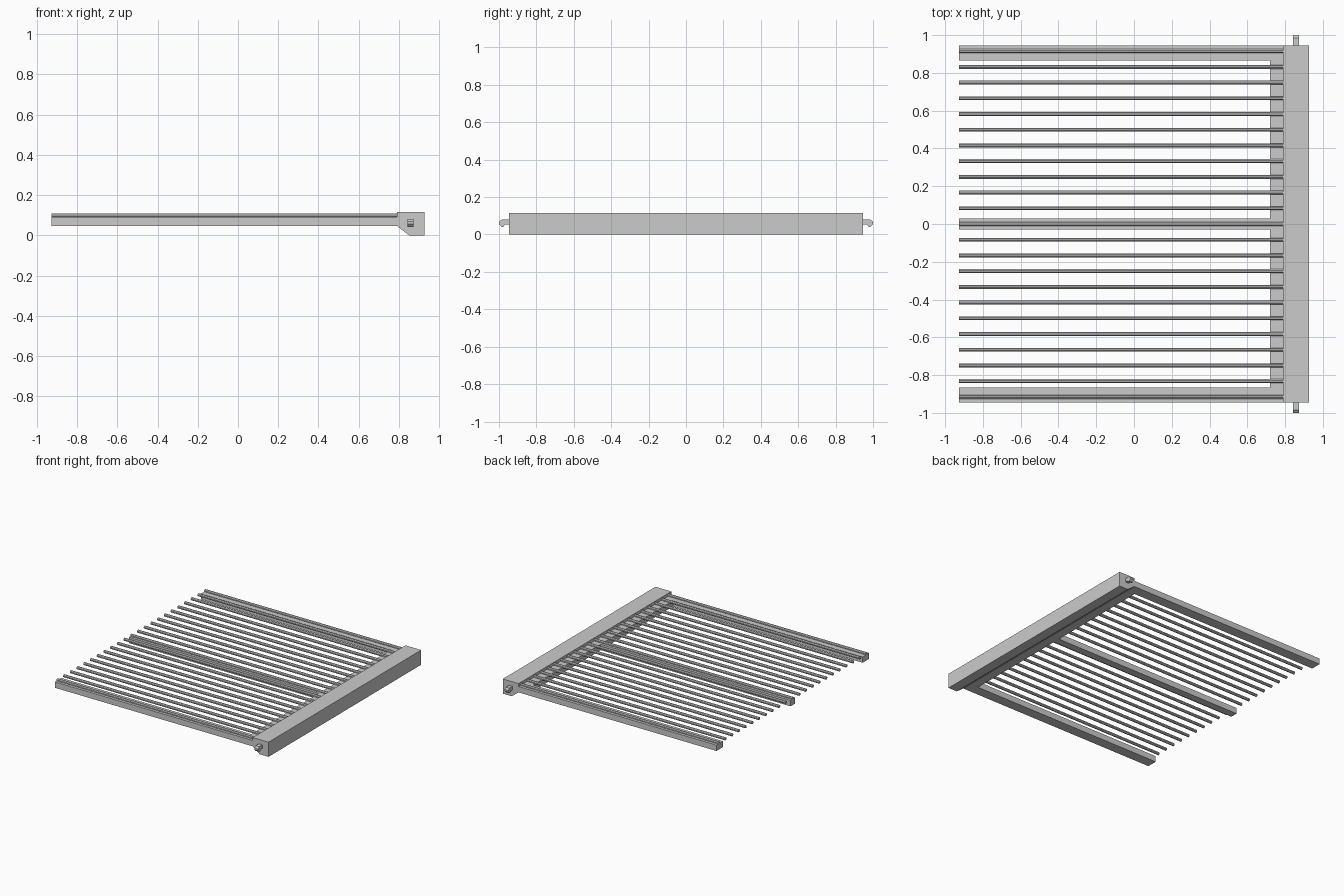
import bpy, bmesh, math
from mathutils import Matrix, Vector

if "Cube" in bpy.data.objects:
    bpy.data.objects.remove(bpy.data.objects["Cube"])

X0, X1 = -0.927, 0.927      # overall length
BAR_X = 0.79                # inner face of the end bar
HALF_W = 0.946              # half width of the body


def finish(name, bm):
    bmesh.ops.recalc_face_normals(bm, faces=bm.faces)
    me = bpy.data.meshes.new(name)
    bm.to_mesh(me)
    bm.free()
    ob = bpy.data.objects.new(name, me)
    bpy.context.collection.objects.link(ob)
    return ob


def prism(name, pts, offset):
    """Extrude a closed 3D outline along an offset vector."""
    bm = bmesh.new()
    face = bm.faces.new([bm.verts.new(p) for p in pts])
    ext = bmesh.ops.extrude_face_region(bm, geom=[face], use_keep_orig=True)
    moved = [g for g in ext["geom"] if isinstance(g, bmesh.types.BMVert)]
    bmesh.ops.translate(bm, verts=moved, vec=Vector(offset))
    return finish(name, bm)


def box(name, x0, x1, y0, y1, z0, z1):
    return prism(name, [(x0, y0, z0), (x1, y0, z0), (x1, y1, z0), (x0, y1, z0)],
                 (0, 0, z1 - z0))


def rod(name, y, z, r):
    bm = bmesh.new()
    length = BAR_X + 0.02 - X0
    m = (Matrix.Translation((X0 + length / 2, y, z))
         @ Matrix.Rotation(math.pi / 2, 4, 'Y') @ Matrix.Rotation(math.pi / 8, 4, 'Z'))
    bmesh.ops.create_cone(bm, cap_ends=True, segments=8, radius1=r, radius2=r,
                          depth=length, matrix=m)
    return finish(name, bm)


# End bar with chamfered lower inner edge
profile = [(BAR_X, 0.046), (0.85, 0), (X1, 0), (X1, 0.115), (BAR_X, 0.115)]
prism("end_bar", [(x, -HALF_W, z) for x, z in profile], (0, 2 * HALF_W, 0))

# Cross strip and the three support rails
box("cross_strip", 0.72, BAR_X, -HALF_W, HALF_W, 0.046, 0.092)
for name, y0, y1 in (("left_rail", -HALF_W, -0.865), ("middle_rail", -0.029, 0.029),
                     ("right_rail", 0.865, HALF_W)):
    box(name, X0, 0.72, y0, y1, 0.046, 0.092)

# Row of thin rods
for i in range(23):
    rod(f"rod_{i + 1}", (i - 11) * 0.0832, 0.097, 0.0112)

# Snap pegs with a small hooked head at both ends of the bar
hook = [(HALF_W, 0.08), (0.985, 0.08), (1.0, 0.068), (1.0, 0.055),
        (0.987, 0.041), (0.977, 0.041), (0.969, 0.052), (HALF_W, 0.052)]
for name, s in (("front_peg", -1), ("back_peg", 1)):
    prism(name, [(0.843, s * y, z) for y, z in hook], (0.03, 0, 0))
